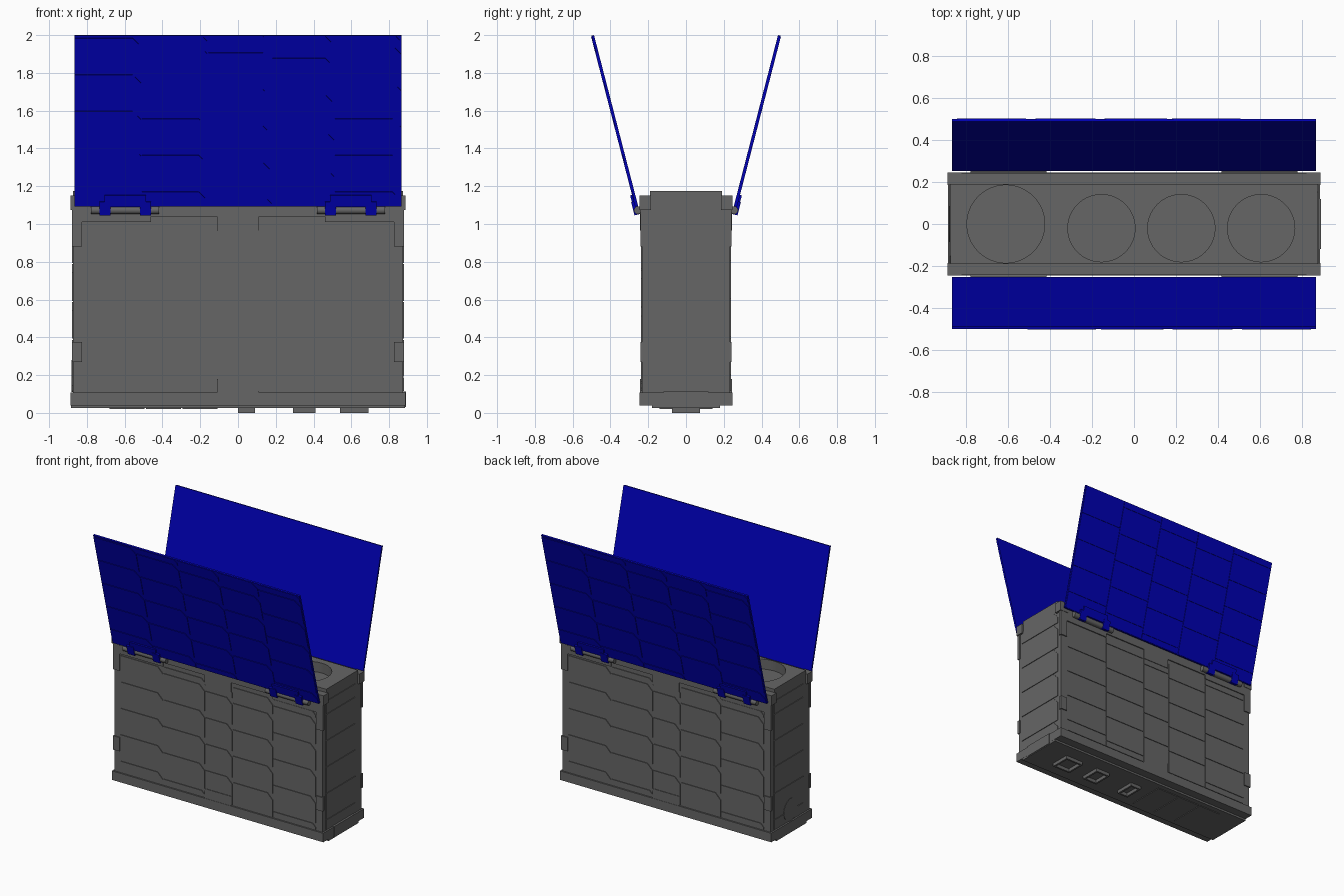
import bpy, bmesh, math
from mathutils import Matrix, Vector

cube = bpy.data.objects.get("Cube")
if cube:
    bpy.data.objects.remove(cube, do_unlink=True)


def material(name, rgb):
    m = bpy.data.materials.new(name)
    m.use_nodes = True
    m.diffuse_color = (*rgb, 1)
    m.node_tree.nodes["Principled BSDF"].inputs["Base Color"].default_value = (*rgb, 1)
    return m


GREY = material("casing grey", (0.133, 0.133, 0.133))
BLUE = material("lid blue", (0, 0, 0.45))


def finish(name, bm, mat, matrix=None):
    bmesh.ops.recalc_face_normals(bm, faces=bm.faces)
    if matrix:
        bm.transform(matrix)
    mesh = bpy.data.meshes.new(name)
    bm.to_mesh(mesh)
    bm.free()
    mesh.materials.append(mat)
    ob = bpy.data.objects.new(name, mesh)
    bpy.context.collection.objects.link(ob)
    return ob


def add_box(bm, x0, x1, y0, y1, z0, z1):
    m = (Matrix.Translation(((x0 + x1) / 2, (y0 + y1) / 2, (z0 + z1) / 2))
         @ Matrix.Diagonal((x1 - x0, y1 - y0, z1 - z0, 1)))
    bmesh.ops.create_cube(bm, size=1, matrix=m)


def boxes(name, mat, *dims, matrix=None):
    bm = bmesh.new()
    for d in dims:
        add_box(bm, *d)
    return finish(name, bm, mat, matrix)


def cylinder(name, mat, radius, depth, matrix, sides=48):
    bm = bmesh.new()
    bmesh.ops.create_cone(bm, cap_ends=True, segments=sides, radius1=radius,
                          radius2=radius, depth=depth)
    ob = finish(name, bm, mat, matrix)
    for p in ob.data.polygons:
        p.use_smooth = len(p.vertices) == 4
    return ob


def armour(name, mat, edges, z0, z1, pitch, drops, thick, matrix):
    """Staggered plates with one clipped upper corner, facing local -y."""
    bm = bmesh.new()
    gap = 0.003
    for u0, u1, drop in zip(edges, edges[1:], drops):
        top = z1 - drop
        cuts = [z1] if drop > 0.02 else []
        while top > z0 + 0.03:
            cuts.append(top)
            top -= pitch
        cuts.append(z0)
        for hi, lo in zip(cuts, cuts[1:]):
            a, b, c, d = u0 + gap, u1 - gap, lo + gap, hi - gap
            clip = min(0.045, (d - c) * 0.6)
            outline = [(a, c), (b, c), (b, d - clip), (b - clip, d), (a, d)]
            f = bm.faces.new([bm.verts.new((u, 0, v)) for u, v in outline])
            ext = bmesh.ops.extrude_face_region(bm, geom=[f])["geom"]
            bmesh.ops.translate(bm, vec=Vector((0, -thick, 0)),
                                verts=[e for e in ext if isinstance(e, bmesh.types.BMVert)])
    return finish(name, bm, mat, matrix)


# Main casing, base and foot rail
boxes("casing_core", GREY, (-0.873, 0.873, -0.234, 0.234, 0.04, 1.1))
boxes("bottom_rail", GREY, (-0.886, 0.886, -0.245, 0.245, 0.04, 0.108))
boxes("base_plate", GREY, (-0.885, 0.885, -0.18, 0.18, 0.025, 0.045))
boxes("underside_plates", GREY,
      *[(x, x + 0.185, -0.14, 0.14, 0.02, 0.03) for x in (-0.68, -0.487, -0.294)])

# Hollow rectangular feet under one half
for i, (x0, x1) in enumerate([(0.0, 0.09), (0.29, 0.41), (0.54, 0.69)]):
    t = 0.014
    boxes(f"foot_{i + 1}", GREY,
          (x0, x1, -0.075, -0.075 + t, 0, 0.03), (x0, x1, 0.075 - t, 0.075, 0, 0.03),
          (x0, x0 + t, -0.075, 0.075, 0, 0.03), (x1 - t, x1, -0.075, 0.075, 0, 0.03))

# Top cap with four round wells
cap = boxes("top_cap", GREY, (-0.873, 0.873, -0.19, 0.19, 1.095, 1.175))
cutters = []
for x, y, r in [(-0.61, 0, 0.185), (-0.155, -0.02, 0.16), (0.225, -0.02, 0.16), (0.605, -0.02, 0.16)]:
    cut = cylinder("well_cutter", GREY, r, 0.3, Matrix.Translation((x, y, 1.2)), 64)
    cut.hide_render = True
    mod = cap.modifiers.new("well", "BOOLEAN")
    mod.operation, mod.object, mod.solver = "DIFFERENCE", cut, "EXACT"
    cutters.append(cut)
bpy.context.view_layer.update()
carved = bpy.data.meshes.new_from_object(cap.evaluated_get(bpy.context.evaluated_depsgraph_get()))
cap.modifiers.clear()
cap.data = carved
for cut in cutters:
    bpy.data.objects.remove(cut, do_unlink=True)

TILT = math.atan2(0.235, 0.91)
LID = 0.935
LID_COLUMNS = [-0.865, -0.51, -0.16, 0.18, 0.51, 0.865]
WALL_COLUMNS = [-0.82, -0.46, -0.11, 0.12, 0.46, 0.82]
DROPS = [0.01, 0.05, 0.09, 0.12, 0.05]

# Both long sides share the same design, turned half way round
for side, turn in (("front", 0), ("back", math.pi)):
    R = Matrix.Rotation(turn, 4, "Z")

    # Wall plating and trim
    armour(f"{side}_wall_plates", GREY, WALL_COLUMNS, 0.112, 1.01, 0.2, DROPS, 0.005,
           R @ Matrix.Translation((0, -0.234, 0)))
    trim = [(-0.46, 0.46, -0.242, -0.2, 1.04, 1.09),
            (-0.11, 0.11, -0.243, -0.2, 0.965, 1.09),
            (-0.11, 0.11, -0.243, -0.2, 0.1, 0.18)]
    for s in (-1, 1):
        for a, b, z0, z1 in [(0.46, 0.87, 1.01, 1.09), (0.825, 0.88, 0.88, 1.1),
                             (0.825, 0.88, 0.27, 0.375)]:
            x0, x1 = sorted((s * a, s * b))
            trim.append((x0, x1, -0.242, -0.22, z0, z1))
    boxes(f"{side}_wall_trim", GREY, *trim, matrix=R)
    boxes(f"{side}_top_rail", GREY, (-0.875, 0.875, -0.242, -0.185, 1.08, 1.148),
          (-0.888, -0.82, -0.245, -0.185, 1.075, 1.15),
          (0.82, 0.888, -0.245, -0.185, 1.075, 1.15), matrix=R)

    # Tilted lid with plates on its outer face
    L = R @ Matrix.Translation((0, -0.26, 1.093)) @ Matrix.Rotation(TILT, 4, "X")
    boxes(f"{side}_lid", BLUE, (-0.865, 0.865, -0.006, 0.007, 0, LID), matrix=L)
    armour(f"{side}_lid_plates", BLUE, LID_COLUMNS, 0, LID, 0.2, DROPS, 0.004,
           L @ Matrix.Translation((0, -0.006, 0)))

    # Hinges: grey pin, blue knuckles and blue leaf
    for s, label in ((-1, "right"), (1, "left")):
        x = s * 0.597
        cylinder(f"{side}_{label}_hinge_pin", GREY, 0.021, 0.36,
                 R @ Matrix.Translation((x, -0.255, 1.073)) @ Matrix.Rotation(math.pi / 2, 4, "Y"), 12)
        boxes(f"{side}_{label}_hinge_bracket", GREY,
              (x - 0.15, x + 0.15, -0.255, -0.22, 1.055, 1.09), matrix=R)
        boxes(f"{side}_{label}_hinge_leaf", BLUE,
              (x - 0.11, x + 0.11, -0.02, 0.004, 0.002, 0.065),
              *[(k - 0.029, k + 0.029, -0.024, 0.006, -0.043, 0.03)
                for k in (x - 0.107, x + 0.107)], matrix=L)

# Plated short ends
for label, s in (("left", 1), ("right", -1)):
    armour(f"{label}_end_plates", GREY, [-0.2, 0.2], 0.112, 1.09, 0.2, [0.1], 0.005,
           Matrix.Rotation(s * math.pi / 2, 4, "Z") @ Matrix.Translation((0, -0.873, 0)))
boxes("left_end_tab", GREY, (0.87, 0.89, -0.118, 0.118, 0.03, 0.112))
cylinder("right_end_round_cover", GREY, 0.085, 0.02,
         Matrix.Translation((-0.871, 0, 0.195)) @ Matrix.Rotation(math.pi / 2, 4, "Y"))
